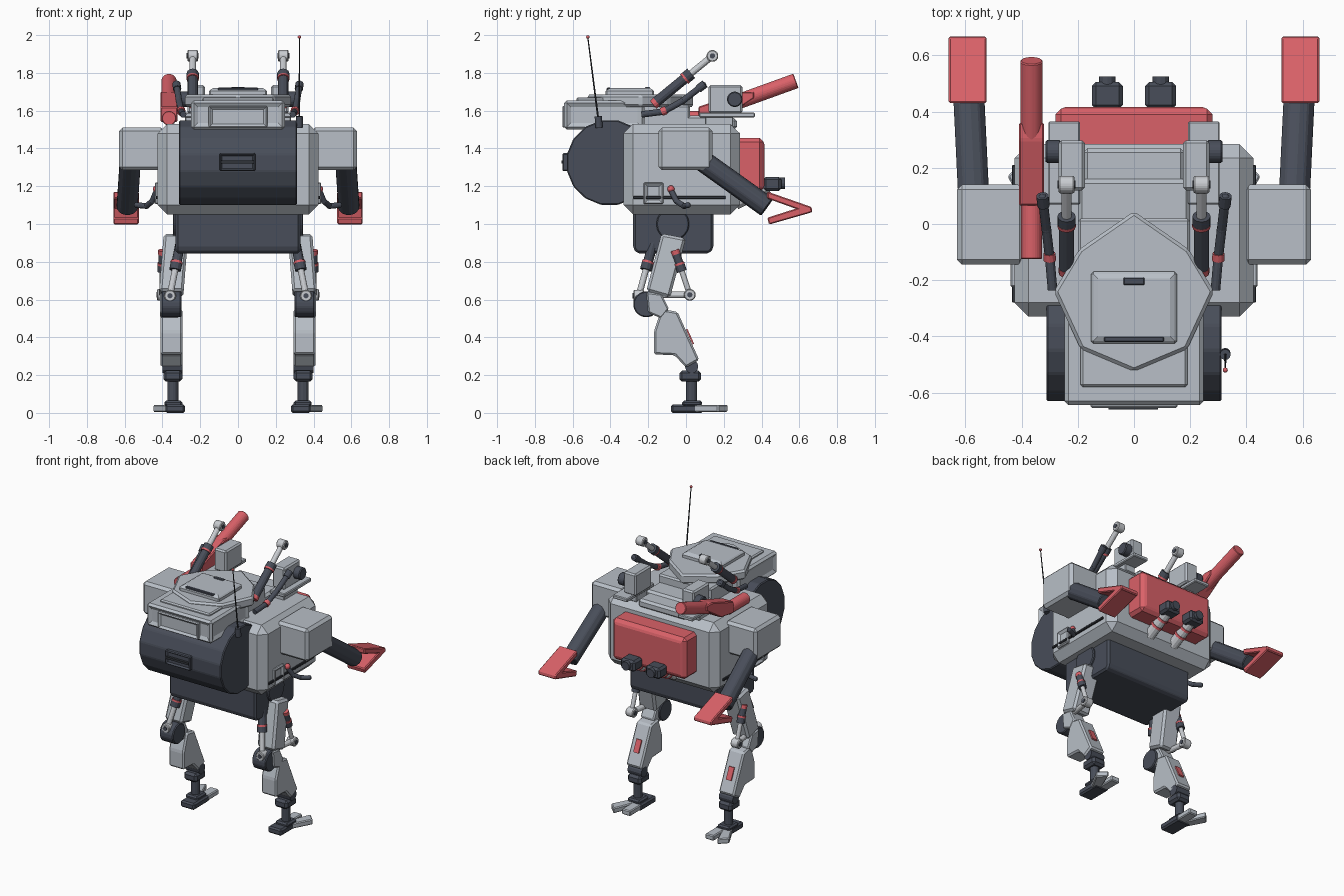
import bpy, bmesh, math
from mathutils import Vector, Matrix

cube = bpy.data.objects.get("Cube")
if cube:
    bpy.data.objects.remove(cube, do_unlink=True)


def material(name, red, green, blue):
    mat = bpy.data.materials.new(name)
    mat.use_nodes = True
    mat.diffuse_color = (red, green, blue, 1)
    shader = next(n for n in mat.node_tree.nodes if n.type == "BSDF_PRINCIPLED")
    shader.inputs["Base Color"].default_value = (red, green, blue, 1)
    shader.inputs["Roughness"].default_value = 0.6
    return mat


LIGHT = material("light grey armour", 0.48, 0.52, 0.57)
PALE = material("pale piston metal", 0.58, 0.6, 0.63)
DARK = material("dark slate", 0.065, 0.075, 0.1)
BLACK = material("black rubber", 0.03, 0.034, 0.042)
RED = material("warm red", 0.7, 0.12, 0.14)


def finish(bm, name, mat, both=False):
    """Turn a bmesh into an object, with a mirrored twin when asked."""
    bmesh.ops.recalc_face_normals(bm, faces=bm.faces)
    for side in ("left_", "right_") if both else ("",):
        if side == "right_":
            bmesh.ops.scale(bm, vec=(-1, 1, 1), verts=bm.verts)
            bmesh.ops.reverse_faces(bm, faces=bm.faces)
        mesh = bpy.data.meshes.new(side + name)
        bm.to_mesh(mesh)
        mesh.materials.append(mat)
        obj = bpy.data.objects.new(side + name, mesh)
        bpy.context.scene.collection.objects.link(obj)
    bm.free()


def chamfer(bm, width):
    if width:
        bmesh.ops.bevel(bm, geom=bm.edges[:], offset=width, segments=1,
                        affect="EDGES", clamp_overlap=True)


def box(name, x, y, z, mat, bevel=0.008, both=False, recess=(), rim=0.03, depth=-0.012):
    """Chamfered box from axis ranges; faces along the recess normals are inset."""
    bm = bmesh.new()
    bmesh.ops.create_cube(bm, size=1)
    for v in bm.verts:
        v.co = [a + (b - a) * (c + 0.5) for (a, b), c in zip((x, y, z), v.co)]
    chamfer(bm, bevel)
    bm.normal_update()
    for axis in recess:
        face = max(bm.faces, key=lambda f: f.normal.dot(Vector(axis)) + f.calc_area())
        bmesh.ops.inset_region(bm, faces=[face], thickness=rim, use_even_offset=True)
        bmesh.ops.translate(bm, vec=Vector(axis) * depth, verts=face.verts)
    finish(bm, name, mat, both)


def prism(name, outline, low, high, mat, bevel=0.008, both=False, axis="x", lean=0):
    """Extrude a (y, z) outline along x, or an (x, y) outline along z."""
    bm = bmesh.new()
    place = (lambda p: (low, *p)) if axis == "x" else (lambda p: (*p, low))
    face = bm.faces.new([bm.verts.new(place(p)) for p in outline])
    grown = bmesh.ops.extrude_face_region(bm, geom=[face])["geom"]
    step = Vector((high - low, 0, 0) if axis == "x" else (0, 0, high - low))
    bmesh.ops.translate(bm, vec=step, verts=[v for v in grown if isinstance(v, bmesh.types.BMVert)])
    bmesh.ops.recalc_face_normals(bm, faces=bm.faces)
    chamfer(bm, bevel)
    base = min(v.co.z for v in bm.verts)
    for v in bm.verts:
        v.co.x += lean * (v.co.z - base)
    finish(bm, name, mat, both)


def rod(name, start, end, radius, mat, both=False, tip=None, sides=12, bevel=0):
    """Faceted cylinder or cone between two points."""
    start, end = Vector(start), Vector(end)
    line = end - start
    bm = bmesh.new()
    bmesh.ops.create_cone(bm, cap_ends=True, segments=sides, radius1=radius,
                          radius2=radius if tip is None else tip, depth=line.length)
    chamfer(bm, bevel)
    turn = line.to_track_quat("Z", "Y").to_matrix().to_4x4()
    bm.transform(Matrix.Translation((start + end) / 2) @ turn)
    finish(bm, name, mat, both)


def ball(name, centre, radius, mat, both=False):
    bm = bmesh.new()
    bmesh.ops.create_uvsphere(bm, u_segments=12, v_segments=8, radius=radius)
    bmesh.ops.translate(bm, vec=centre, verts=bm.verts)
    finish(bm, name, mat, both)


def hose(name, points, radius, mat):
    for i, (a, b) in enumerate(zip(points, points[1:])):
        rod(f"{name}_{i}", a, b, radius, mat, True)
        ball(f"{name}_joint_{i}", b, radius * 1.05, mat, True)


def piston(name, start, end, radius, split, eye_axis):
    """Dark sleeve, red collar, pale rod and a ring joint at the end."""
    start, end = Vector(start), Vector(end)
    mid = start.lerp(end, split)
    along = (end - start).normalized() * 0.012
    rod(name + "_sleeve", start, mid, radius, DARK, True)
    rod(name + "_base", start - along, start + along, radius * 1.05, RED, True)
    rod(name + "_collar", mid - along * 2, mid + along, radius * 1.2, DARK, True)
    rod(name + "_ring", mid - along * 3, mid - along * 2, radius * 1.22, RED, True)
    rod(name + "_rod", mid, end, radius * 0.65, PALE, True)
    reach = Vector(eye_axis) * 0.028
    rod(name + "_eye", end - reach, end + reach, 0.032, PALE, True, bevel=0.005)
    rod(name + "_pin", end - reach * 1.15, end + reach * 1.15, 0.014, DARK, True)


# Torso, front drum and pelvis
box("torso", (-0.425, 0.425), (-0.33, 0.285), (1.05, 1.53), LIGHT, 0.05)
drum = [(-0.405 + 0.23 * math.cos(a), 1.325 + 0.228 * math.sin(a))
        for a in (math.tau * (i + 0.5) / 16 for i in range(16))]
prism("front_drum", drum, -0.312, 0.312, DARK, 0.006)
box("drum_handle", (-0.098, 0.092), (-0.655, -0.6), (1.28, 1.375), DARK, 0.006,
    recess=[(0, -1, 0)], rim=0.008)
box("drum_handle_bar", (-0.09, 0.085), (-0.66, -0.63), (1.32, 1.335), BLACK, 0)
pelvis = [(-0.28, 1.08), (-0.28, 0.87), (-0.26, 0.845), (0.125, 0.845), (0.145, 0.87), (0.145, 1.08)]
prism("pelvis", pelvis, -0.33, 0.33, DARK, 0.012)
rod("hip_disc", (0.25, -0.07, 1), (0.345, -0.07, 1), 0.088, DARK, True, sides=16, bevel=0.006)

# Head with window recesses, roof plates and hatch
box("head", (-0.248, 0.248), (-0.645, -0.22), (1.5, 1.655), LIGHT, 0.014,
    recess=[(0, -1, 0), (1, 0, 0), (-1, 0, 0)], rim=0.022)
box("visor_frame", (-0.155, 0.155), (-0.655, -0.62), (1.51, 1.625), LIGHT, 0.006,
    recess=[(0, -1, 0)], rim=0.014)
prism("brow_plate", [(-0.19, -0.58), (0.19, -0.58), (0.19, -0.4), (-0.19, -0.4)],
      1.64, 1.67, LIGHT, axis="z")
roof = [(0.0, -0.525), (0.19, -0.445), (0.285, -0.24), (0.195, -0.09), (0, 0.045)]
roof += [(-x, y) for x, y in roof[-2:0:-1]]
prism("roof_plate", roof, 1.62, 1.685, LIGHT, 0.012, axis="z")
box("neck", (-0.2, 0.2), (-0.35, 0.02), (1.5, 1.63), LIGHT, 0.01)
box("deck", (-0.2, 0.2), (-0.1, 0.16), (1.5, 1.575), LIGHT, 0.015)
box("rear_deck", (-0.18, 0.18), (0.1, 0.27), (1.5, 1.56), LIGHT, 0.015)
box("hatch", (-0.153, 0.153), (-0.425, -0.17), (1.67, 1.712), LIGHT, 0.008,
    recess=[(0, 0, 1)], rim=0.016, depth=0.008)
box("hatch_handle", (-0.038, 0.038), (-0.218, -0.19), (1.7, 1.724), DARK, 0.004)
box("hatch_bar", (-0.107, 0.107), (-0.42, -0.4), (1.7, 1.722), DARK, 0.004)

# Shoulders, arms and open claw hands
box("shoulder", (0.39, 0.63), (-0.145, 0.14), (1.285, 1.51), LIGHT, 0.018, True)
rod("arm", (0.57, 0.08, 1.34), (0.587, 0.43, 1.09), 0.058, DARK, True, sides=10, bevel=0.005)
upper_claw = [(0.43, 1.172), (0.665, 1.09), (0.668, 1.06), (0.64, 1.06), (0.43, 1.135)]
lower_claw = [(0.43, 1.033), (0.64, 1.1), (0.665, 1.085), (0.66, 1.06), (0.44, 0.997)]
prism("upper_claw", upper_claw, 0.525, 0.66, RED, 0.006, True)
prism("lower_claw", lower_claw, 0.525, 0.66, RED, 0.006, True)

# Torso side fittings
box("side_box", (0.41, 0.44), (-0.225, -0.12), (1.105, 1.22), LIGHT, 0.006, True,
    recess=[(1, 0, 0)], rim=0.016)
box("side_rail", (0.41, 0.435), (-0.28, 0.21), (1.132, 1.148), BLACK, 0.003, True)
hose("side_hose", [(0.43, -0.08, 1.18), (0.455, -0.05, 1.12), (0.485, -0.01, 1.095),
                   (0.535, 0.01, 1.1)], 0.015, DARK)
ball("side_hose_tip", (0.432, -0.08, 1.185), 0.019, RED, True)

# Back pack with twin exhausts
box("back_pack", (-0.28, 0.28), (0.26, 0.41), (1.17, 1.455), RED, 0.02,
    recess=[(0, 1, 0)], rim=0.015, depth=0.006)
rod("exhaust_pipe", (0.095, 0.26, 1.11), (0.095, 0.43, 1.2), 0.036, PALE, True)
for i, t in enumerate((0.33, 0.38)):
    z = 1.11 + (t - 0.26) * 0.53
    rod(f"exhaust_ring_{i}", (0.095, t, z), (0.095, t + 0.014, z + 0.007), 0.041, RED, True)
box("exhaust_cap", (0.04, 0.15), (0.41, 0.505), (1.175, 1.25), DARK, 0.014, True)
rod("exhaust_knob", (0.095, 0.49, 1.215), (0.095, 0.525, 1.215), 0.03, DARK, True)

# Rear sensor pods
box("pod_plate", (0.192, 0.305), (0.07, 0.365), (1.565, 1.59), LIGHT, 0.005, True)
box("pod_foot", (0.2, 0.28), (0.1, 0.25), (1.52, 1.57), LIGHT, 0.005, True)
box("pod", (0.175, 0.268), (0.12, 0.298), (1.585, 1.735), LIGHT, 0.01, True)
rod("pod_lens", (0.26, 0.258, 1.66), (0.315, 0.258, 1.66), 0.042, DARK, True, bevel=0.006)

# Upper pistons and hoses
piston("upper_piston", (0.24, -0.165, 1.64), (0.24, 0.14, 1.89), 0.027, 0.6, (1, 0, 0))
hose("upper_hose", [(0.29, -0.235, 1.58), (0.3, -0.12, 1.595), (0.312, -0.02, 1.65),
                    (0.325, 0.09, 1.735)], 0.017, DARK)
rod("upper_hose_ring", (0.3, -0.13, 1.593), (0.301, -0.105, 1.603), 0.022, RED, True)
rod("upper_hose_end", (0.322, 0.065, 1.715), (0.326, 0.1, 1.742), 0.022, DARK, True)

# Launcher tube on one side
rod("tube_front", (-0.365, -0.125, 1.56), (-0.365, 0.08, 1.56), 0.039, RED, sides=14, bevel=0.004)
cradle = [(0.065, 1.54), (0.065, 1.62), (0.3, 1.7), (0.36, 1.7), (0.36, 1.665), (0.2, 1.56)]
prism("tube_cradle", cradle, -0.41, -0.32, RED, 0.006)
rod("tube_rear", (-0.365, 0.2, 1.62), (-0.365, 0.582, 1.758), 0.041, RED, sides=14, bevel=0.004)

# Antenna
rod("antenna_base", (0.325, -0.46, 1.51), (0.325, -0.465, 1.57), 0.019, DARK)
rod("antenna_mast", (0.325, -0.465, 1.56), (0.325, -0.52, 1.99), 0.005, BLACK, tip=0.003, sides=6)
ball("antenna_tip", (0.325, -0.52, 1.99), 0.009, RED)

# Legs
thigh = [(-0.13, 0.95), (0.0, 0.925), (-0.085, 0.61), (-0.21, 0.645)]
prism("thigh", thigh, 0.29, 0.42, LIGHT, 0.014, True, lean=-0.08)
rod("knee_disc", (0.3, -0.21, 0.575), (0.405, -0.21, 0.575), 0.07, DARK, True, sides=14, bevel=0.006)
knee_link = [(-0.21, 0.64), (-0.13, 0.63), (-0.09, 0.55), (-0.13, 0.5), (-0.2, 0.53)]
prism("knee_link", knee_link, 0.31, 0.412, LIGHT, 0.008, True)
shin = [(-0.13, 0.55), (-0.045, 0.535), (0.07, 0.28), (0.0, 0.24),
        (-0.06, 0.305), (-0.17, 0.31), (-0.17, 0.43)]
prism("shin", shin, 0.295, 0.41, LIGHT, 0.01, True)
badge = [(0.0, 0.442), (0.008, 0.444), (0.043, 0.366), (0.035, 0.362)]
prism("shin_badge", badge, 0.333, 0.372, RED, 0, True)
piston("front_piston", (0.295, -0.16, 0.95), (0.36, -0.25, 0.62), 0.026, 0.55, (0, 1, 0))
piston("rear_piston", (0.4, -0.055, 0.85), (0.4, 0.02, 0.625), 0.022, 0.4, (1, 0, 0))
rod("piston_bracket", (0.38, -0.13, 0.625), (0.4, 0.02, 0.625), 0.018, PALE, True)

# Ankles and feet
rod("ankle_joint", (0.295, 0.03, 0.245), (0.4, 0.03, 0.245), 0.035, DARK, True)
box("ankle", (0.295, 0.395), (-0.035, 0.08), (0.165, 0.225), DARK, 0.015, True)
rod("ankle_post", (0.345, 0.03, 0.04), (0.345, 0.03, 0.18), 0.029, DARK, True)
box("foot", (0.28, 0.385), (-0.08, 0.09), (0, 0.045), DARK, 0.01, True)
box("foot_collar", (0.295, 0.39), (-0.02, 0.085), (0.035, 0.065), DARK, 0.01, True)
inner_toe = [(0.285, 0.08), (0.35, 0.08), (0.35, 0.2), (0.285, 0.2)]
outer_toe = [(0.375, 0.03), (0.45, 0.17), (0.395, 0.225), (0.335, 0.08)]
prism("inner_toe", inner_toe, 0.005, 0.042, LIGHT, 0.006, True, "z")
prism("outer_toe", outer_toe, 0.005, 0.042, LIGHT, 0.006, True, "z")
